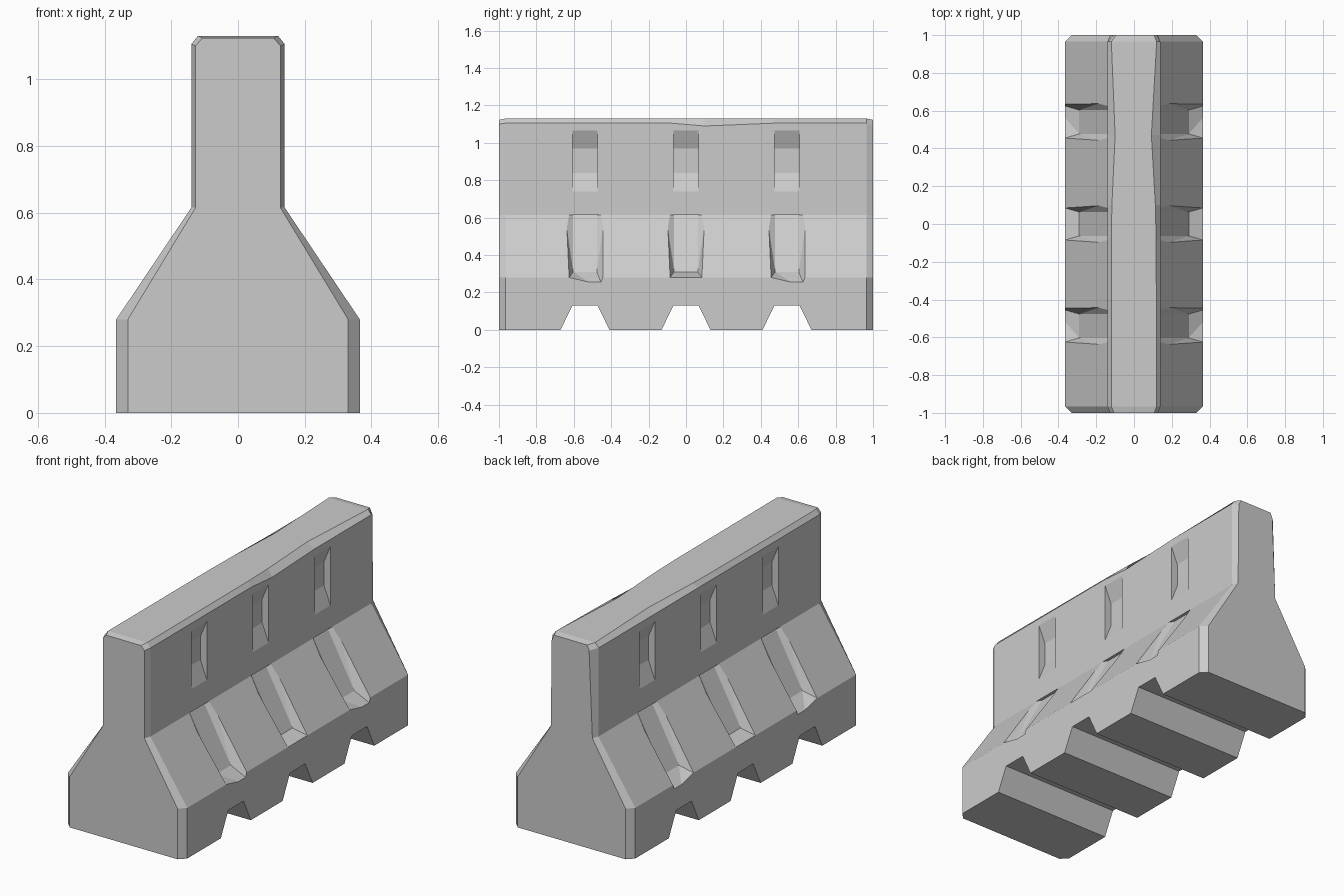
import bpy, bmesh

if "Cube" in bpy.data.objects:
    bpy.data.objects.remove(bpy.data.objects["Cube"])

COL = bpy.context.scene.collection


def make_object(name, bm):
    bmesh.ops.recalc_face_normals(bm, faces=bm.faces)
    mesh = bpy.data.meshes.new(name)
    bm.to_mesh(mesh)
    bm.free()
    obj = bpy.data.objects.new(name, mesh)
    COL.objects.link(obj)
    return obj


def hull(bm, pts):
    verts = [bm.verts.new(p) for p in pts]
    bmesh.ops.convex_hull(bm, input=verts)


def section(bm, y, base, neck, shoulder, edge_z, tops, top_z):
    """Closed barrier cross-section at y; shoulder/edge_z/tops are (left, right)."""
    right = [(base, 0), (base, 0.28), (neck, 0.615),
             (shoulder[1], edge_z[1]), (tops[1], top_z)]
    left = [(-base, 0), (-base, 0.28), (-neck, 0.615),
            (-shoulder[0], edge_z[0]), (-tops[0], top_z)]
    return [bm.verts.new((x, y, z)) for x, z in right + left[::-1]]


# Barrier body: lofted sections with chamfered ends and a worn top edge
bm = bmesh.new()
s = (0.14, 0.14)
rings = [
    section(bm, -1.0, 0.33, 0.127, (0.127, 0.127), (1.1, 1.1), (0.107, 0.107), 1.123),
    section(bm, -0.965, 0.365, 0.14, s, (1.105, 1.105), (0.12, 0.12), 1.13),
    section(bm, -0.08, 0.365, 0.14, s, (1.105, 1.105), (0.12, 0.117), 1.13),
    section(bm, 0.1, 0.365, 0.14, s, (1.105, 1.09), (0.117, 0.113), 1.13),
    section(bm, 0.47, 0.365, 0.14, s, (1.105, 1.105), (0.1, 0.092), 1.13),
    section(bm, 0.965, 0.365, 0.14, s, (1.105, 1.105), (0.12, 0.12), 1.13),
    section(bm, 1.0, 0.33, 0.127, (0.107, 0.122), (1.095, 1.09), (0.095, 0.107), 1.123),
]
n = len(rings[0])
for a, b in zip(rings, rings[1:]):
    for i in range(n):
        j = (i + 1) % n
        bm.faces.new((a[i], a[j], b[j], b[i]))
bm.faces.new(rings[0])
bm.faces.new(rings[-1][::-1])
bmesh.ops.dissolve_limit(bm, angle_limit=0.001, verts=bm.verts, edges=bm.edges)
body = make_object("barrier_body", bm)

# Cutters: drain notches, slope grooves and wall pockets
bm = bmesh.new()
for yc, worn in ((-0.54, 1), (0.0, 0), (0.54, 1)):
    # Drain notch through the full width
    hull(bm, [(x, yc + sy * w, z) for x in (-0.6, 0.6) for sy in (-1, 1)
              for w, z in ((0.067, 0.13), (0.18, -0.1))])
    for side in (-1, 1):
        # Slope groove, floor points then points pushed out past the surface
        pts = []
        for sy in (-1, 1):
            chip = 0.05 if worn and sy == 1 else 0
            pts += [(side * 0.29, yc + sy * 0.063, 0.31),
                    (side * 0.124, yc + sy * 0.063, 0.615),
                    (side * 0.44, yc + sy * 0.107, 0.25 - chip),
                    (side * 0.156, yc + sy * 0.107, 0.615)]
        hull(bm, pts)
        # Wall pocket with sloped top and bottom
        hull(bm, [(side * x, yc + sy * 0.068, z) for sy in (-1, 1)
                  for x, z in ((0.1, 0.84), (0.1, 0.97), (0.18, 0.64), (0.18, 1.16))])
cutter = make_object("recess_cutter", bm)
cutter.hide_render = True

mod = body.modifiers.new("recesses", "BOOLEAN")
mod.operation = "DIFFERENCE"
mod.solver = "EXACT"
mod.object = cutter
bpy.context.view_layer.objects.active = body
body.select_set(True)
bpy.ops.object.modifier_apply(modifier=mod.name)
bpy.data.objects.remove(cutter)
